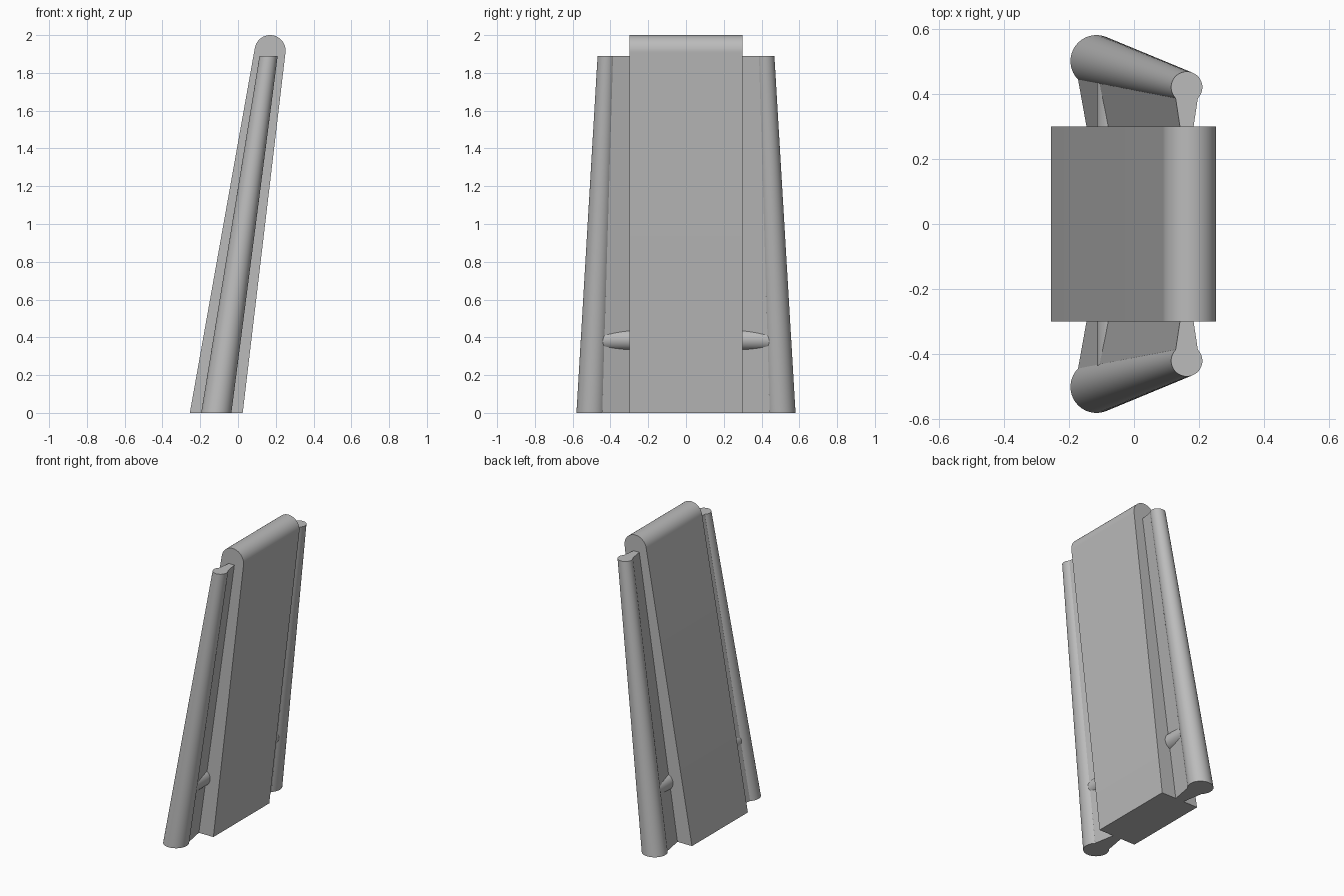
import bpy
from math import sin, cos, radians, tau

cube = bpy.data.objects.get("Cube")
if cube:
    bpy.data.objects.remove(cube, do_unlink=True)

grey = bpy.data.materials.new("mid_grey")
grey.use_nodes = True
colour = (0.5, 0.5, 0.5, 1)
grey.diffuse_color = colour
grey.node_tree.nodes["Principled BSDF"].inputs["Base Color"].default_value = colour


def loft(name, start, end):
    """Solid between two matching outlines, with smooth curved sides."""
    n = len(start)
    faces = [(i, (i + 1) % n, n + (i + 1) % n, n + i) for i in range(n)]
    faces += [tuple(reversed(range(n))), tuple(range(n, 2 * n))]
    mesh = bpy.data.meshes.new(name)
    mesh.from_pydata(start + end, [], faces)
    mesh.materials.append(grey)
    obj = bpy.data.objects.new(name, mesh)
    bpy.context.collection.objects.link(obj)
    bpy.ops.object.select_all(action='DESELECT')
    obj.select_set(True)
    bpy.context.view_layer.objects.active = obj
    bpy.ops.object.mode_set(mode='EDIT')
    bpy.ops.mesh.select_all(action='SELECT')
    bpy.ops.mesh.normals_make_consistent(inside=False)
    bpy.ops.object.mode_set(mode='OBJECT')
    bpy.ops.object.shade_smooth_by_angle(angle=radians(30))
    return obj


def circle(n=64):
    return [(cos(tau * i / n), sin(tau * i / n)) for i in range(n)]


# Leaning central slab with a rounded top
profile = [(-0.255, 0), (0.025, 0)]
for i in range(33):
    a = radians(-6.7 + 176.5 * i / 32)
    profile.append((0.17 + 0.082 * cos(a), 1.918 + 0.082 * sin(a)))
loft("central_slab", [(x, -0.3, z) for x, z in profile],
     [(x, 0.3, z) for x, z in profile])

# Tapered side tubes: centre x, centre y, height, radius, web half thickness
ends = [(-0.115, 0.5, 0, 0.08, 0.031), (0.162, 0.42, 1.89, 0.048, 0.021)]
for side, label in ((1, "back"), (-1, "front")):
    rings, webs = [], []
    for x, y, z, r, t in ends:
        rings.append([(x + r * c, side * (y + r * s), z) for c, s in circle()])
        # Web flares from the slab out to the tube
        outer, flare = y - 0.7 * r, 0.71 * r
        webs.append([(x - t, side * 0.3, z), (x + t, side * 0.3, z),
                     (x + flare, side * outer, z), (x - flare, side * outer, z)])
    loft(label + "_tube", *rings)
    loft(label + "_web", *webs)

# Cross pin passing through the slab and both webs
pin = [[(-0.056 + 0.057 * c, y, 0.388 + 0.057 * s) for c, s in circle(48)]
       for y in (-0.45, 0.45)]
loft("cross_pin", *pin)
